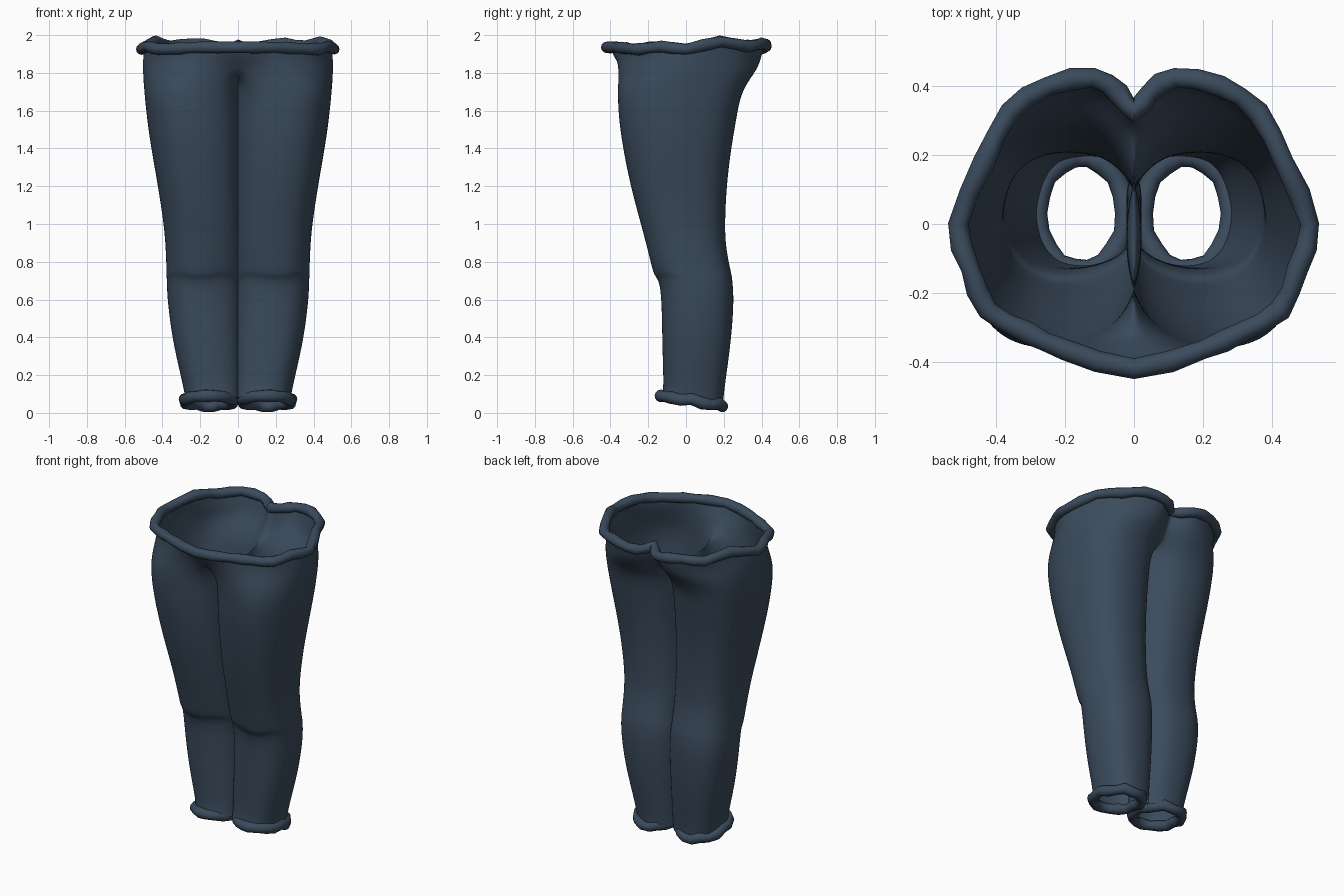
import bpy, bmesh, math
from mathutils import Vector

if "Cube" in bpy.data.objects:
    bpy.data.objects.remove(bpy.data.objects["Cube"])

mat = bpy.data.materials.new("denim")
mat.diffuse_color = (0.043, 0.07, 0.108, 1)
mat.use_nodes = True
mat.node_tree.nodes["Principled BSDF"].inputs["Base Color"].default_value = mat.diffuse_color

# Waist hem path, front centre round the right side to back centre
WAIST = [(0, -.42, 1.935), (.2, -.365, 1.935), (.31, -.315, 1.93), (.425, -.25, 1.925),
         (.475, -.13, 1.94), (.51, 0, 1.925), (.435, .18, 1.965), (.36, .325, 1.94),
         (.25, .40, 1.955), (.12, .425, 1.94), (.045, .38, 1.93), (0, .325, 1.945)]
# Hip ring just below it
HIP = [(0, -.39), (.2, -.365), (.31, -.315), (.42, -.235), (.485, -.12), (.518, 0),
       (.45, .17), (.35, .315), (.24, .385), (.12, .40), (.045, .35), (0, .29)]
# Angles of the ring points round one leg: outer arc, then inner thigh
OUTER = [-125, -95, -72, -50, -25, 0, 35, 62, 86, 106, 120, 135]
INNER = [152, 170, 190, 212]
# Leg sections: z, outer x, front y, back y, tilt
LEG = [(1.70, .500, -.365, .29, 0), (1.55, .485, -.357, .265, 0), (1.4, .463, -.335, .238, 0),
       (1.2, .427, -.295, .214, 0), (1.0, .396, -.24, .205, 0), (.88, .386, -.208, .210, 0),
       (.77, .382, -.182, .232, 0), (.725, .381, -.168, .242, 0), (.70, .380, -.143, .245, 0),
       (.6, .377, -.13, .254, 0), (.4, .352, -.127, .24, 0), (.22, .311, -.122, .216, 0),
       (.12, .288, -.12, .20, -.1), (.065, .28, -.13, .195, -.17)]


def section(z, xo, yf, yb, tilt):
    cx, cy, a, b = xo / 2, (yf + yb) / 2, xo / 2 * 1.02, (yb - yf) / 2 * 1.02
    pts = []
    for deg in OUTER + INNER:
        c, s = math.cos(math.radians(deg)), math.sin(math.radians(deg))
        x = cx + a * math.copysign(abs(c) ** .85, c)
        y = cy + b * math.copysign(abs(s) ** .85, s)
        # inner thigh pressed slightly past the centre so the legs touch
        x -= .022 * max(0, -c)
        pts.append((x, y, z + tilt * (y - cy)))
    return pts


def finish(ob):
    ob.data.materials.append(mat)
    bpy.ops.object.select_all(action='DESELECT')
    ob.select_set(True)
    bpy.context.view_layer.objects.active = ob


# Trouser shell: half modelled, mirrored and subdivided
bm = bmesh.new()
make = lambda pts: [bm.verts.new(p) for p in pts]
waist = make(WAIST)
hip = make([(x, y, 1.885 - .03 * (y > .2)) for x, y in HIP])

# Crotch ring: outer arc blends hip to thigh, inner part is the saddle line
thigh = section(1.80, .508, -.365, .325, 0)
arc = [(x * .4 + h[0] * .6, y * .4 + h[1] * .6, 1.80) for (x, y, z), h in zip(thigh, HIP)]
arc[0], arc[-1] = (0, -.335, 1.85), (0, .265, 1.80)
crotch = make(arc + [(0, .17, 1.76), (0, .05, 1.73), (0, -.10, 1.73), (0, -.24, 1.77)])
for a, b in ((waist, hip), (hip, crotch)):
    for i in range(11):
        bm.faces.new((a[i], b[i], b[i + 1], a[i + 1]))
rings = [crotch] + [make(section(*s)) for s in LEG]
# Knee fold droops in the middle of the leg front
for k in (7, 8, 9):
    for i in (0, 3):
        rings[k][i].co.z += .02
for a, b in zip(rings, rings[1:]):
    n = len(a)
    for i in range(n):
        j = (i + 1) % n
        bm.faces.new((a[i], b[i], b[j], a[j]))
bmesh.ops.recalc_face_normals(bm, faces=bm.faces)
me = bpy.data.meshes.new("trouser_shell")
bm.to_mesh(me)
bm.free()
shell = bpy.data.objects.new("trouser_shell", me)
bpy.context.collection.objects.link(shell)
mir = shell.modifiers.new("mirror", 'MIRROR')
mir.merge_threshold = .001
sub = shell.modifiers.new("smooth", 'SUBSURF')
sub.levels = sub.render_levels = 3
finish(shell)
bpy.ops.object.shade_smooth()


# Rolled hems: closed tubes with a slightly lumpy path
def hem(name, pts, r):
    cu = bpy.data.curves.new(name, 'CURVE')
    cu.dimensions = '3D'
    cu.bevel_depth, cu.bevel_resolution = r, 4
    sp = cu.splines.new('POLY')
    sp.points.add(len(pts) - 1)
    for i, (q, p) in enumerate(zip(sp.points, pts)):
        q.co = (*p, 1)
        q.radius = 1 + .1 * math.sin(i * 2.4)
    sp.use_cyclic_u = True
    ob = bpy.data.objects.new(name, cu)
    bpy.context.collection.objects.link(ob)
    finish(ob)
    bpy.ops.object.convert(target='MESH')
    bpy.ops.object.shade_smooth_by_angle(angle=math.radians(40))


# Waist hem: rounded midpoints added between the path points
loop = [Vector(p) for p in WAIST + [(-x, y, z) for x, y, z in WAIST[-2:0:-1]]]
n = len(loop)
waist_path = []
for i in range(n):
    p0, p1, p2, p3 = (loop[(i + k) % n] for k in (-1, 0, 1, 2))
    waist_path += [p1, (p1 + p2) * .5625 - (p0 + p3) * .0625]
hem("waist_hem", waist_path, .03)

for side, name in ((1, "right_ankle_hem"), (-1, "left_ankle_hem")):
    path = []
    for i in range(18):
        t = math.tau * i / 18
        y = .030 + .166 * math.sin(t)
        z = .064 - .16 * (y - .03) + .009 * math.cos(6 * t) * (math.sin(t) > -.5)
        path.append((side * (.153 + .130 * math.cos(t)), y, z))
    hem(name, path, .031)
